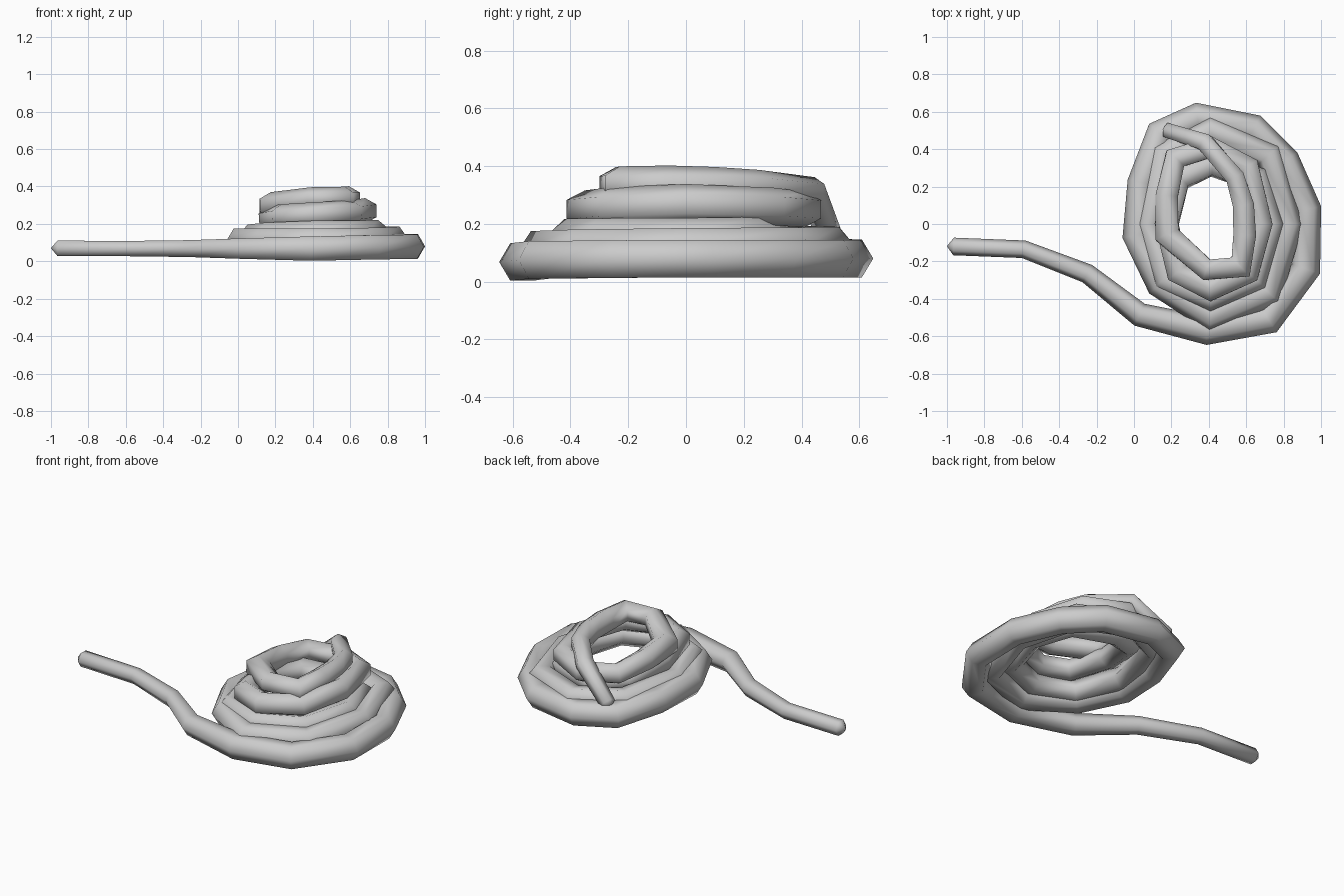
import bpy
import bmesh
from math import cos, sin, pi
from mathutils import Vector

cube = bpy.data.objects.get("Cube")
if cube:
    bpy.data.objects.remove(cube, do_unlink=True)

SIDES = 6
CENTRE = Vector((0.41, 0, 0))

# Loose tail and the widest ground loop: x, y, z, radius
path = [
    (-0.965, -0.12, 0.07, 0.047), (-0.59, -0.135, 0.068, 0.047),
    (-0.25, -0.265, 0.068, 0.052), (0.03, -0.485, 0.068, 0.063),
    (0.39, -0.57, 0.068, 0.075), (0.72, -0.51, 0.075, 0.075),
    (0.92, -0.24, 0.078, 0.075), (0.925, 0.08, 0.08, 0.075),
    (0.81, 0.34, 0.08, 0.075), (0.64, 0.51, 0.08, 0.075),
    (0.34, 0.57, 0.08, 0.075), (0.14, 0.48, 0.085, 0.075),
    (0.04, 0.22, 0.1, 0.075), (0.015, -0.06, 0.11, 0.075),
    (0.14, -0.32, 0.11, 0.075),
]
flat_rings = len(path)

# Inner coils: distance from the centre, height and radius at every quarter
# turn, in the order front, right, back, left
quarters = [
    (0.495, 0.11, 0.075), (0.42, 0.12, 0.073), (0.5, 0.125, 0.07), (0.335, 0.13, 0.07),
    (0.4, 0.15, 0.07), (0.325, 0.152, 0.07), (0.325, 0.155, 0.072), (0.235, 0.225, 0.07),
    (0.35, 0.25, 0.066), (0.27, 0.27, 0.068), (0.41, 0.25, 0.062),
]
directions = [Vector(d) for d in ((0, -1, 0), (1, 0, 0), (0, 1, 0), (-1, 0, 0))]

for i, (dist, z, r) in enumerate(quarters):
    here = directions[i % 4] * dist
    p = CENTRE + here
    path.append((p.x, p.y, z, r))
    if i + 1 < len(quarters):
        dist2, z2, r2 = quarters[i + 1]
        p = CENTRE + (here + directions[(i + 1) % 4] * dist2) * 0.74
        path.append((p.x, p.y, (z + z2) / 2, (r + r2) / 2))

# Top loop and the free end dropping over the back of the coil
path += [
    (0.22, 0.35, 0.265, 0.062), (0.175, 0.15, 0.285, 0.068), (0.178, -0.06, 0.3, 0.07),
    (0.39, -0.245, 0.335, 0.061), (0.57, -0.23, 0.335, 0.064), (0.592, -0.06, 0.332, 0.07),
    (0.585, 0.1, 0.332, 0.065), (0.54, 0.25, 0.33, 0.057), (0.38, 0.435, 0.315, 0.05),
    (0.18, 0.5, 0.15, 0.045),
]


def build_tube(name, path, material):
    """Sweep a mitred, slowly twisting polygon along the path, with pointed ends."""
    bm = bmesh.new()
    pts = [Vector(p[:3]) for p in path]
    rings = []
    for i, p in enumerate(pts):
        before = (p - pts[i - 1]).normalized() if i else None
        after = (pts[i + 1] - p).normalized() if i + 1 < len(pts) else None
        tangent = ((before or after) + (after or before)).normalized()
        side = tangent.cross(Vector((0, 0, 1))).normalized()
        up = side.cross(tangent)
        r = path[i][3]
        miter = 1 / max(tangent.dot(after or before), 0.8)
        twist = pi / 6 * min(max((i - flat_rings) / 16, 0), 1)
        angles = [2 * pi * k / SIDES + twist for k in range(SIDES)]
        rings.append([bm.verts.new(p + side * r * miter * cos(a) + up * r * sin(a))
                      for a in angles])
    for a, b in zip(rings, rings[1:]):
        for k in range(SIDES):
            n = (k + 1) % SIDES
            bm.faces.new((a[k], a[n], b[n], b[k]))
    for ring, end, inner, r in ((rings[0], pts[0], pts[1], path[0][3]),
                                (rings[-1], pts[-1], pts[-2], path[-1][3])):
        tip = bm.verts.new(end + (end - inner).normalized() * r * 0.75)
        for k in range(SIDES):
            bm.faces.new((ring[k], ring[(k + 1) % SIDES], tip))
    bmesh.ops.recalc_face_normals(bm, faces=bm.faces)
    mesh = bpy.data.meshes.new(name)
    bm.to_mesh(mesh)
    bm.free()
    mesh.materials.append(material)
    obj = bpy.data.objects.new(name, mesh)
    bpy.context.collection.objects.link(obj)
    return obj


grey = bpy.data.materials.new("rope_grey")
grey.use_nodes = True
grey.diffuse_color = (0.6, 0.6, 0.6, 1)
grey.node_tree.nodes["Principled BSDF"].inputs["Base Color"].default_value = (0.6, 0.6, 0.6, 1)

rope = build_tube("coiled_rope", path, grey)
bpy.ops.object.select_all(action="DESELECT")
rope.select_set(True)
bpy.context.view_layer.objects.active = rope
bpy.ops.object.shade_smooth_by_angle(angle=pi * 0.4)
